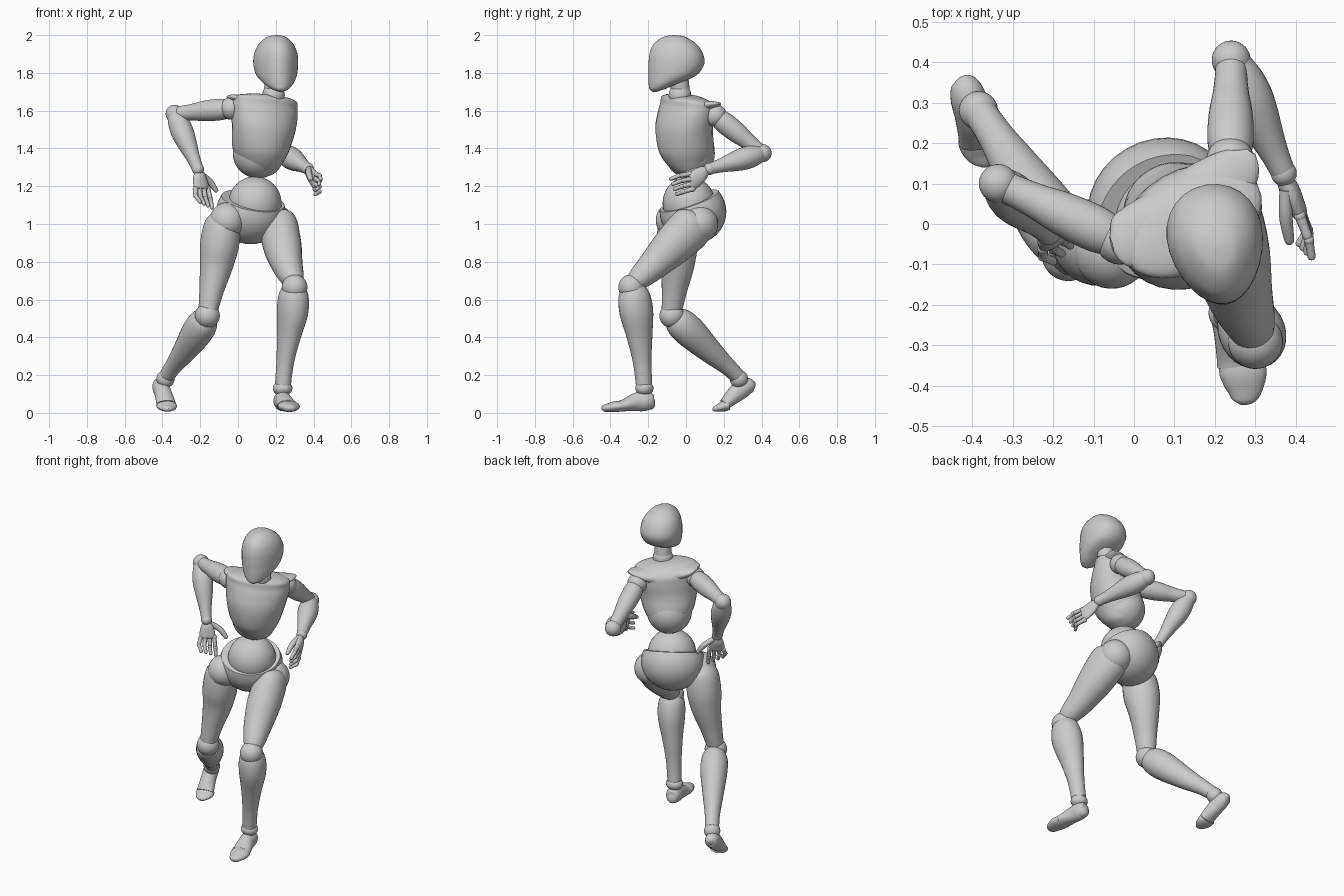
import bpy, bmesh, math
from mathutils import Vector, Matrix

TURN = math.radians(30)                                   # torso twist
U = Vector((math.cos(TURN), math.sin(TURN), 0))           # body's left
F = Vector((math.sin(TURN), -math.cos(TURN), 0))          # body's front
Z = Vector((0, 0, 1))


def finish(name, bm):
    bmesh.ops.recalc_face_normals(bm, faces=bm.faces)
    me = bpy.data.meshes.new(name)
    bm.to_mesh(me)
    bm.free()
    ob = bpy.data.objects.new(name, me)
    bpy.context.collection.objects.link(ob)
    return ob


def spline(pts, steps):
    """Smooth (Catmull-Rom) resampling of tuples of any length."""
    out = []
    for i in range(len(pts) - 1):
        p0, p1, p2, p3 = pts[max(i - 1, 0)], pts[i], pts[i + 1], pts[min(i + 2, len(pts) - 1)]
        for s in range(steps):
            t = s / steps
            out.append([0.5 * (2 * b + (c - a) * t + (2 * a - 5 * b + 4 * c - d) * t * t
                        + (3 * b - a - 3 * c + d) * t ** 3) for a, b, c, d in zip(p0, p1, p2, p3)])
    return out + [list(pts[-1])]


def sweep(name, pts, side=U, normal=None, taper=0, n=28, steps=6):
    """Loft ellipses (x, y, z, half width, half depth) along a path."""
    pts = spline(pts, steps)
    bm = bmesh.new()
    rings = []
    for i, p in enumerate(pts):
        c = Vector(p[:3])
        nrm = normal or (Vector(pts[min(i + 1, len(pts) - 1)][:3]) - Vector(pts[max(i - 1, 0)][:3]))
        v = nrm.cross(side).normalized()
        u = side.normalized() if normal else v.cross(nrm).normalized()
        w, h = max(p[3], .002), max(p[4], .002)
        rings.append([bm.verts.new(c + u * w * math.cos(a) * (1 + taper * math.sin(a)) + v * h * math.sin(a))
                      for a in (2 * math.pi * k / n for k in range(n))])
    for a, b in zip(rings, rings[1:]):
        for k in range(n):
            bm.faces.new((a[k], a[(k + 1) % n], b[(k + 1) % n], b[k]))
    bm.faces.new(rings[0])
    bm.faces.new(rings[-1])
    return finish(name, bm)


def ball(name, c, r, turn=TURN, cut=None):
    """Ellipsoid, optionally cut by a plane (point, normal)."""
    r = r if isinstance(r, tuple) else (r, r, r)
    bm = bmesh.new()
    m = Matrix.Translation(c) @ Matrix.Rotation(turn, 4, 'Z') @ Matrix.Diagonal((*r, 1))
    bmesh.ops.create_uvsphere(bm, u_segments=32, v_segments=20, radius=1, matrix=m)
    if cut:
        g = bmesh.ops.bisect_plane(bm, geom=bm.verts[:] + bm.edges[:] + bm.faces[:],
                                   plane_co=cut[0], plane_no=cut[1], clear_outer=True)
        bmesh.ops.contextual_create(bm, geom=[e for e in g['geom_cut'] if isinstance(e, bmesh.types.BMEdge)])
    return finish(name, bm)


def limb(name, a, b, radii):
    """Round limb segment from a to b with evenly spaced radii."""
    a, b = Vector(a), Vector(b)
    k = len(radii) - 1
    sweep(name, [(*a.lerp(b, i / k), r, r) for i, r in enumerate(radii)], side=U)


# head, neck
yaw = math.radians(10)
head = [(2.0, -.06, .004, .004), (1.99, -.062, .05, .06), (1.95, -.058, .092, .117), (1.9, -.052, .113, .143),
        (1.85, -.051, .117, .149), (1.8, -.065, .11, .135), (1.77, -.088, .097, .112), (1.74, -.125, .074, .073),
        (1.715, -.152, .045, .042), (1.7, -.165, .012, .012)]
sweep("head", [(.203 - .2 * (y + .05), y, z, w, d) for z, y, w, d in head],
      Vector((math.cos(yaw), math.sin(yaw), 0)), Z, .16)
ball("neck", (.188, -.032, 1.682), .06)
limb("neck_core", (.18, -.02, 1.62), (.195, -.04, 1.8), [.05, .05, .05])

# chest with flared shoulder wings
sweep("chest", [(.115, .02, 1.25, .03, .03), (.115, .015, 1.28, .085, .085), (.115, .005, 1.34, .125, .13),
                (.12, 0, 1.4, .152, .15), (.135, -.01, 1.5, .175, .145), (.14, 0, 1.58, .188, .135),
                (.14, .005, 1.63, .19, .122), (.15, -.005, 1.665, .175, .1), (.16, -.01, 1.682, .09, .06),
                (.16, -.01, 1.684, .01, .01)], U - .1 * Z, Z)
sweep("left_shoulder_wing", [(.17, .06, 1.61, .09, .055), (.23, .11, 1.62, .075, .035),
                             (.27, .15, 1.632, .05, .018), (.29, .178, 1.638, .012, .006)], F)
sweep("right_shoulder_wing", [(.08, .0, 1.63, .09, .05), (.01, -.03, 1.65, .08, .034),
                              (-.035, -.045, 1.668, .062, .018), (-.055, -.05, 1.675, .02, .006)], F)
ball("abdomen", (.105, .02, 1.375), .133)

# waist ball and pelvis bowl
ball("waist", (.09, .015, 1.11), (.142, .138, .142))
ball("pelvis", (.068, .037, 1.065), (.187, .173, .172),
     cut=(Vector((.07, .03, 1.13)), (Z + .4 * F).normalized()))

# left leg, stepping forward
ball("left_hip", (.2, .07, 1.0), .1)
sweep("left_thigh", [(.2, .06, 1.02, .07, .08), (.215, .03, .985, .095, .118), (.235, -.07, .885, .1, .108),
                     (.26, -.17, .785, .083, .082), (.285, -.24, .72, .065, .064), (.297, -.275, .69, .05, .05)])
ball("left_knee", (.3, -.29, .665), .068)
sweep("left_shin", [(.3, -.285, .675, .055, .06), (.295, -.275, .62, .078, .085), (.288, -.262, .53, .08, .092),
                    (.268, -.245, .4, .06, .07), (.25, -.232, .27, .046, .05), (.238, -.222, .15, .042, .044)])
ball("left_ankle", (.236, -.22, .13), (.052, .048, .04), 0)
sweep("left_foot", [(.225, -.165, .055, .012, .015), (.227, -.178, .055, .035, .038), (.233, -.21, .062, .046, .052),
                    (.242, -.26, .058, .046, .05), (.257, -.32, .042, .054, .034), (.262, -.345, .036, .057, .03)],
      Vector((1, .15, 0)))
sweep("left_toes", [(.262, -.338, .036, .055, .028), (.27, -.37, .034, .058, .029), (.272, -.41, .028, .045, .023),
                    (.268, -.436, .024, .028, .017), (.266, -.446, .022, .006, .005)], Vector((1, .15, 0)))

# right leg, trailing behind
ball("right_hip", (-.055, -.065, 1.02), .095)
sweep("right_thigh", [(-.07, -.05, 1.06, .05, .06), (-.082, -.05, 1.0, .092, .1), (-.098, -.045, .89, .102, .108),
                      (-.115, -.045, .78, .088, .09), (-.138, -.06, .66, .066, .07), (-.152, -.07, .58, .055, .06),
                      (-.158, -.075, .54, .05, .055)])
ball("right_knee", (-.162, -.075, .515), .066)
sweep("right_shin", [(-.165, -.07, .515, .05, .055), (-.182, -.035, .48, .075, .08), (-.218, .025, .425, .08, .085),
                     (-.282, .125, .33, .062, .066), (-.34, .215, .25, .045, .047), (-.378, .272, .195, .041, .041)])
ball("right_ankle", (-.384, .28, .18), .048)
sweep("right_foot", [(-.425, .362, .14, .01, .012), (-.42, .35, .142, .032, .034), (-.41, .315, .138, .044, .048),
                     (-.398, .27, .107, .045, .048), (-.385, .225, .065, .05, .036), (-.38, .205, .045, .053, .03)],
      Vector((1, .2, 0)))
sweep("right_toes", [(-.38, .222, .045, .052, .03), (-.378, .2, .036, .055, .029), (-.374, .172, .026, .045, .02),
                     (-.37, .15, .02, .025, .013), (-.369, .14, .018, .006, .005)], Vector((1, .2, 0)))

# arms: shoulder, elbow and wrist points for each side
ARMS = {"left": ((.238, .155, 1.575), (.24, .405, 1.375), (.37, .125, 1.292)),
        "right": ((-.035, -.04, 1.612), (-.335, .1, 1.583), (-.212, -.02, 1.29))}
for s, (sh, el, wr) in ARMS.items():
    ball(s + "_shoulder", sh, .06)
    limb(s + "_upper_arm", sh, el, [.045, .056, .057, .053, .045, .04, .038])
    ball(s + "_elbow", el, .048)
    limb(s + "_forearm", el, wr, [.042, .056, .06, .054, .044, .035, .03])
    ball(s + "_wrist", wr, .032)

# hands: wrist, index and little knuckle, index and little finger middle, index and little fingertip, thumb path
HANDS = {"left": ((.37, .115, 1.29), (.41, .02, 1.265), (.41, .035, 1.185), (.432, -.04, 1.255), (.43, -.015, 1.17),
                  (.44, -.088, 1.235), (.405, -.055, 1.155), [(.375, .085, 1.29), (.375, .02, 1.27), (.385, -.05, 1.235)]),
         "right": ((-.21, -.02, 1.28), (-.16, -.015, 1.19), (-.225, -.06, 1.185), (-.145, -.025, 1.13),
                   (-.225, -.08, 1.15), (-.135, -.035, 1.078), (-.195, -.095, 1.11),
                   [(-.195, -.005, 1.265), (-.15, .03, 1.225), (-.11, .045, 1.17)])}
for s, (wr, k0, k1, m0, m1, t0, t1, thumb) in HANDS.items():
    wr, k0, k1, m0, m1, t0, t1 = map(Vector, (wr, k0, k1, m0, m1, t0, t1))
    kn = (k0 + k1) / 2
    span = (k0 - k1).normalized()
    sweep(s + "_palm", [(*wr, .02, .018), (*wr.lerp(kn, .35), .038, .025), (*wr.lerp(kn, .75), .046, .022),
                        (*kn, .044, .018), (*kn.lerp((m0 + m1) / 2, .12), .03, .008)], span)
    for i in range(4):
        f = i / 3
        path = [k0.lerp(k1, f), m0.lerp(m1, f), t0.lerp(t1, f)]
        for j, p in enumerate(path[:2]):
            q = path[j + 1]
            r = .0135 - .002 * j
            sweep(f"{s}_finger_{i + 1}_{j + 1}", [(*p, r, r), (*p.lerp(q, .5), r * .9, r * .9),
                                                 (*p.lerp(q, .9), r * .85, r * .85), (*q, r * .35, r * .35)],
                  span, n=12, steps=3)
            ball(f"{s}_knuckle_{i + 1}_{j + 1}", p, r * 1.1)
    sweep(s + "_thumb", [(*thumb[0], .016, .016), (*thumb[1], .017, .017),
                         (*Vector(thumb[1]).lerp(Vector(thumb[2]), .85), .012, .012), (*thumb[2], .004, .004)],
          span, n=14)

bpy.ops.object.select_all(action='SELECT')
bpy.context.view_layer.objects.active = bpy.data.objects["head"]
bpy.ops.object.shade_smooth_by_angle(angle=math.radians(40))
